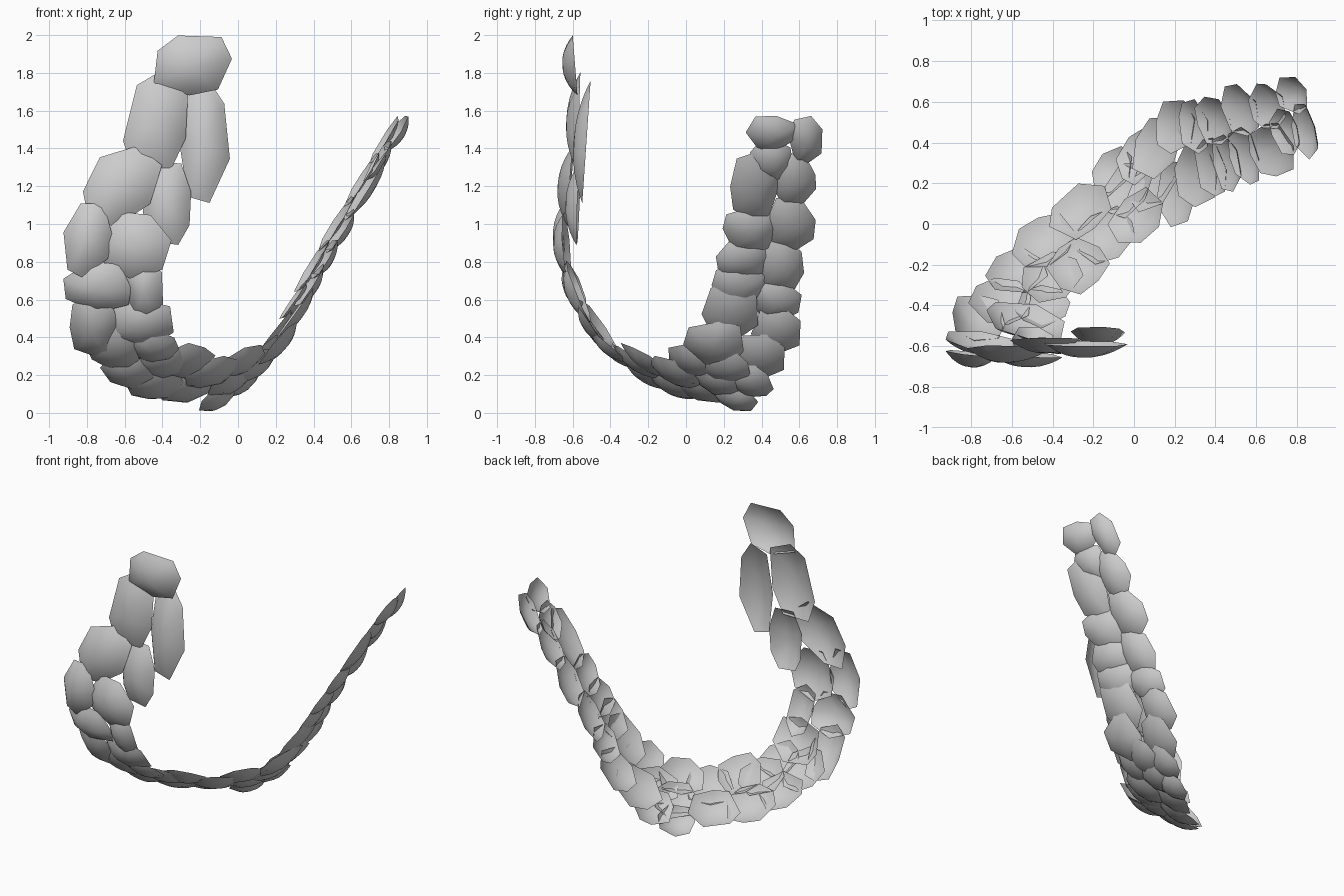
import bpy, bmesh, math, random
from mathutils import Vector

if "Cube" in bpy.data.objects:
    bpy.data.objects.remove(bpy.data.objects["Cube"])

random.seed(4)
GROW = 1.15   # plates run under their neighbours by this much

def lerp_table(t, table):
    """Piecewise linear lookup in rows of (key, value...)."""
    if t <= table[0][0]:
        return table[0][1:]
    for a, b in zip(table, table[1:]):
        if t <= b[0]:
            f = (t - a[0]) / (b[0] - a[0])
            return [p + (q - p) * f for p, q in zip(a[1:], b[1:])]
    return table[-1][1:]

def scale_plate(name, c, n, u, v, h, shear=0.0):
    """Smooth domed plate with an irregular polygonal rim; u, v are half axes."""
    sides = random.choice((7, 7, 8))
    start = random.random() * 6.28
    rim = []
    for i in range(sides):
        a = start + 2 * math.pi * (i + random.uniform(-.2, .2)) / sides
        ca, sa = math.cos(a), math.sin(a)
        k = random.uniform(1.03, 1.15) / (abs(ca) ** 2.8 + abs(sa) ** 2.8) ** (1 / 2.8)
        rim.append(u * (k * (ca + shear * sa)) + v * (k * sa))
    bm = bmesh.new()
    rings = []
    for r in (GROW, 1.0, .8, .55, .3):
        rings.append([bm.verts.new(c + p * r + n * h * (.5 - r ** 2.2)) for p in rim])
    apex = bm.verts.new(c + n * h * .5)
    for i in range(sides):
        j = (i + 1) % sides
        for a, b in zip(rings, rings[1:]):
            bm.faces.new((a[i], a[j], b[j], b[i]))
        bm.faces.new((rings[-1][i], rings[-1][j], apex))
    bmesh.ops.recalc_face_normals(bm, faces=bm.faces)
    bm.faces.ensure_lookup_table()
    if bm.faces[0].normal.dot(n) < 0:
        bmesh.ops.reverse_faces(bm, faces=bm.faces)
    for f in bm.faces:
        f.smooth = True
    me = bpy.data.meshes.new(name)
    bm.to_mesh(me)
    bm.free()
    bpy.context.collection.objects.link(bpy.data.objects.new(name, me))

# Front arm: x, z, half width, half height, shear (seen from the front)
front = [(-.25, 1.835, .165, .132, .1), (-.43, 1.53, .135, .21, .22),
         (-.18, 1.43, .105, .26, 0), (-.63, 1.2, .155, .17, .32),
         (-.38, 1.11, .105, .18, 0), (-.80, .92, .10, .16, .1),
         (-.55, .88, .15, .14, 0), (-.75, .65, .148, .11, 0),
         (-.5, .63, .085, .13, -.1), (-.77, .43, .10, .13, -.1),
         (-.54, .45, .15, .105, 0)]
front_y = [(.3, -.37), (.4, -.47), (.5, -.55), (.7, -.64), (.9, -.68),
           (1.2, -.655), (1.5, -.61), (1.7, -.61), (1.83, -.63)]
front_n = [(.35, -.15, -.75, -.65), (.6, -.15, -.9, -.4), (.9, -.1, -1, -.05),
           (1.3, 0, -1, .12), (1.6, 0, -1, 0), (1.9, 0, -1, -.1)]
for i, (x, z, w, hh, k) in enumerate(front):
    n = Vector(lerp_table(z, front_n)).normalized()
    y = lerp_table(z, front_y)[0] + (.05 if x > -.4 and z < 1.7 else 0)
    u = Vector((w, -n.x * w / n.y, 0))
    v = Vector((0, -n.z * hh / n.y, hh))
    scale_plate(f"front_scale_{i}", Vector((x, y, z)), n, u, v, .05, k)

# Rear arm: y, z, half width, half height (seen from the right)
rear = [(.46, 1.465, .11, .075), (.64, 1.43, .075, .105), (.46, 1.32, .09, .085),
        (.58, 1.22, .09, .115), (.37, 1.18, .105, .145), (.565, .99, .105, .12),
        (.34, .95, .115, .09), (.51, .76, .095, .11), (.30, .8, .11, .085),
        (.28, .66, .115, .09), (.48, .58, .11, .085), (.24, .52, .12, .115),
        (.475, .42, .105, .1), (.15, .35, .13, .09), (.37, .28, .125, .09)]
rear_x = [(.2, .09), (.4, .25), (.8, .46), (1.1, .63), (1.3, .735), (1.5, .855)]
rear_n = [(.2, .65, -.25, -.7), (.4, .75, -.05, -.6), (.7, .82, .15, -.5)]
for i, (y, z, w, hh) in enumerate(rear):
    n = Vector(lerp_table(z, rear_n)).normalized()
    x = lerp_table(z, rear_x)[0] - .2 * (y - .18 - .27 * z)
    u = Vector((-n.y * w / n.x, w, 0))
    v = Vector((-n.z * hh / n.x, 0, hh))
    scale_plate(f"rear_scale_{i}", Vector((x, y, z)), n, u, v, .035)

# Bottom of the curve: centre, half length along the band, half width across
bottom = [(-.65, -.40, .32, .12, .12), (-.45, -.42, .33, .11, .10),
          (-.58, -.25, .20, .12, .11), (-.44, -.10, .13, .13, .11),
          (-.40, -.28, .25, .12, .11), (-.27, -.22, .25, .12, .12),
          (-.25, .05, .11, .13, .11), (-.13, -.07, .19, .12, .12),
          (-.09, .25, .06, .10, .09), (-.02, .16, .15, .12, .11),
          (.03, .02, .25, .12, .11), (.04, .32, .15, .11, .10),
          (.11, .19, .23, .12, .11)]
bottom_n = [(-1.1, -.1, -.7, -.7), (-.6, .12, -.55, -.8), (-.1, .38, -.42, -.8),
            (.3, .6, -.3, -.7)]
for i, (x, y, z, l, w) in enumerate(bottom):
    n = Vector(lerp_table(x + y, bottom_n)).normalized()
    t = Vector((.72, .68, 0))
    t = (t - n * t.dot(n)).normalized()
    scale_plate(f"bottom_scale_{i}", Vector((x, y, z)), n, t * l, n.cross(t) * w, .035)
